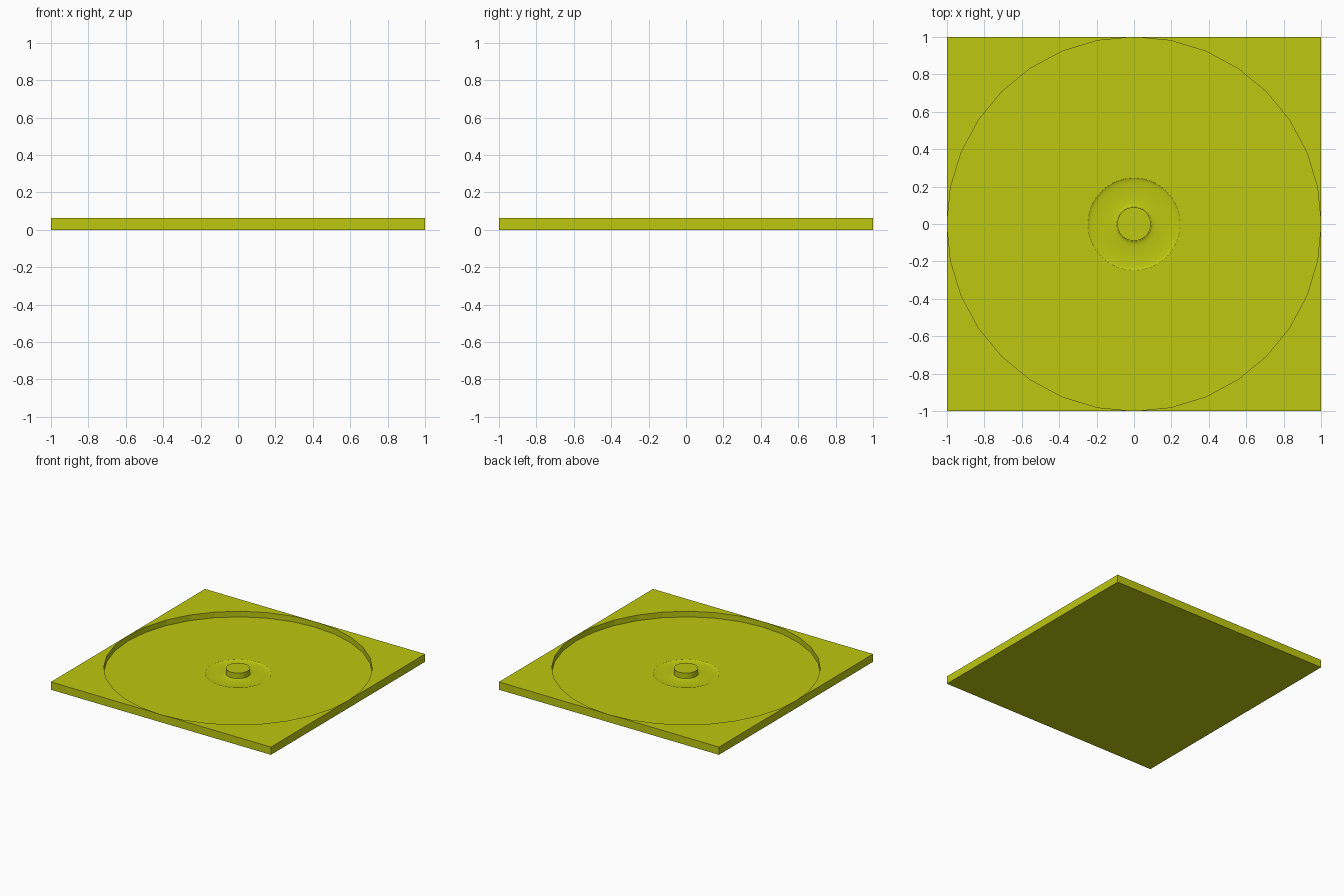
import bpy, bmesh
from math import sin, cos, pi

if "Cube" in bpy.data.objects:
    bpy.data.objects.remove(bpy.data.objects["Cube"])

H, FLOOR, N = 0.064, 0.018, 32

mat = bpy.data.materials.new("yellow_green")
mat.diffuse_color = (0.51, 0.58, 0.005, 1)
mat.use_nodes = True
mat.node_tree.nodes["Principled BSDF"].inputs["Base Color"].default_value = mat.diffuse_color

bm = bmesh.new()


def ring(r, z):
    return [bm.verts.new((r * cos(2 * pi * i / N), r * sin(2 * pi * i / N), z)) for i in range(N)]


def bridge(a, b, smooth):
    for i in range(N):
        j = (i + 1) % N
        bm.faces.new((a[i], a[j], b[j], b[i])).smooth = smooth


# Profile from the pan rim inward: wall, floor, shallow rounded groove, hub
groove = [(0.17 + 0.077 * cos(pi * k / 10), FLOOR - 0.009 * sin(pi * k / 10)) for k in range(11)]
profile = [(1, H), (1, FLOOR), (0.252, FLOOR)] + groove + [(0.09, FLOOR), (0.09, H)]
rings = [ring(r, z) for r, z in profile]
for k in range(len(rings) - 1):
    bridge(rings[k], rings[k + 1], k > 1)
bm.faces.new(rings[-1])
rim = rings[0]

# Square plate around the pan: corners, sides and underside
signs = [(1, 1), (-1, 1), (-1, -1), (1, -1)]
top = [bm.verts.new((x, y, H)) for x, y in signs]
base = [bm.verts.new((x, y, 0)) for x, y in signs]
q = N // 4
for c in range(4):
    arc = [rim[(c * q + i) % N] for i in range(q + 1)]
    bm.faces.new([top[c]] + arc[::-1])
    n = (c + 1) % 4
    bm.faces.new((base[c], base[n], top[n], rim[((c + 1) * q) % N], top[c]))
bm.faces.new(base[::-1])
bmesh.ops.recalc_face_normals(bm, faces=bm.faces)

# Keep hub and rim edges crisp
for e in bm.edges:
    if len(e.link_faces) == 2 and e.calc_face_angle(0) > 0.6:
        e.smooth = False

mesh = bpy.data.meshes.new("square_pan")
bm.to_mesh(mesh)
bm.free()
mesh.materials.append(mat)
obj = bpy.data.objects.new("square_pan", mesh)
bpy.context.collection.objects.link(obj)
